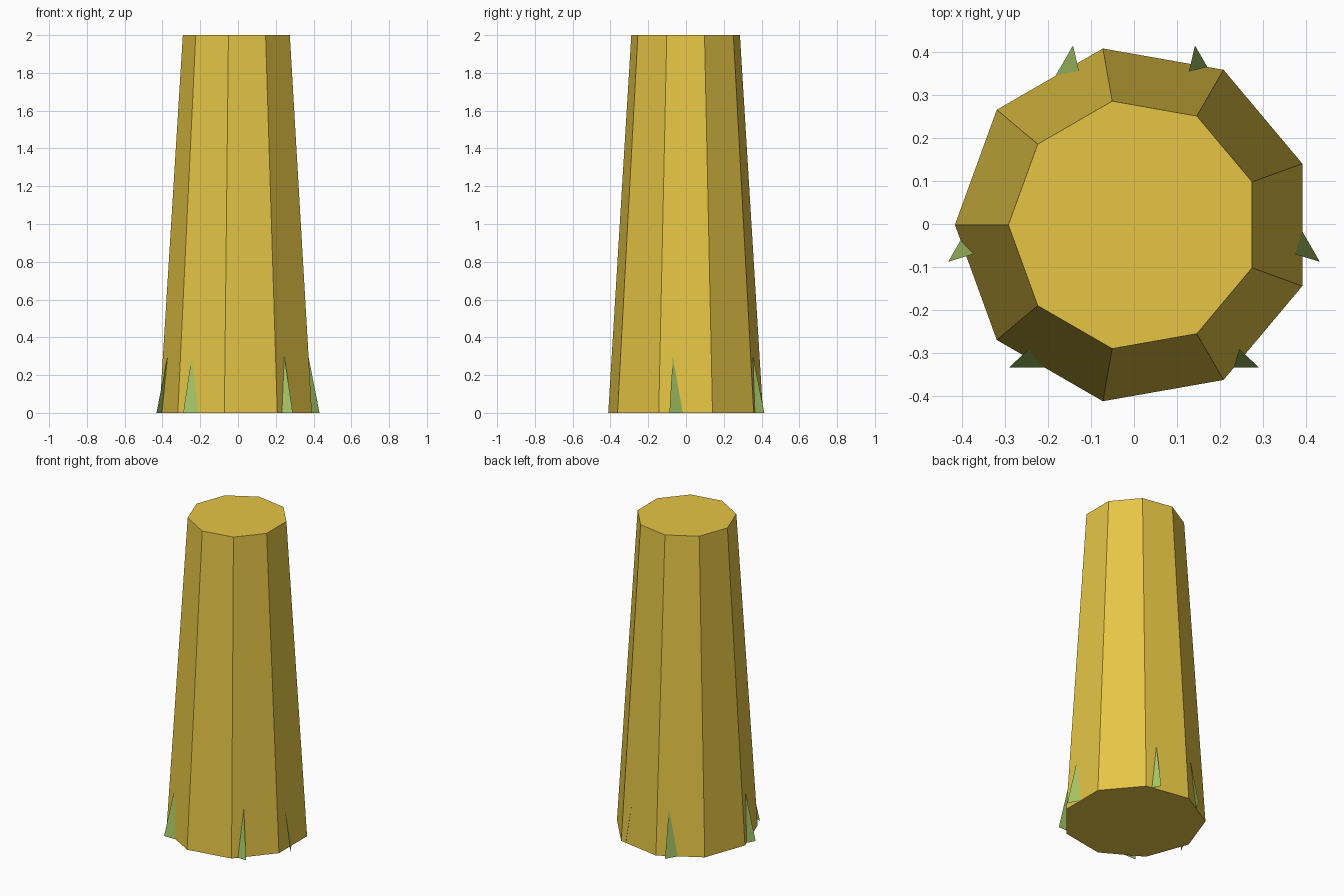
import bpy
import math
from mathutils import Matrix, Vector

if "Cube" in bpy.data.objects:
    bpy.data.objects.remove(bpy.data.objects["Cube"])

CY = -0.002


def material(name, color):
    m = bpy.data.materials.new(name)
    m.diffuse_color = (*color, 1)
    m.use_nodes = True
    m.node_tree.nodes["Principled BSDF"].inputs["Base Color"].default_value = m.diffuse_color
    return m


bark = material("bark_yellow", (0.79, 0.56, 0.06))
green = material("leaf_green", (0.38, 0.56, 0.13))

# Trunk: tapered nine-sided column with a corner on +x
bpy.ops.mesh.primitive_cone_add(vertices=9, radius1=0.416, radius2=0.292, depth=2,
                                location=(0, CY, 1), rotation=(0, 0, math.pi / 2))
trunk = bpy.context.object
trunk.name = "trunk"
trunk.data.materials.append(bark)

# Base leaves: flat triangles leaning on the trunk, three turned copies, each mirrored
leaf = [Vector((0.20, -0.331, 0)), Vector((0.29, -0.331, 0)), Vector((0.245, -0.289, 0.3))]
for i in range(3):
    turn = Matrix.Rotation(math.radians(120 * i), 3, 'Z')
    for side, sign in (("right", 1), ("left", -1)):
        pts = [turn @ p for p in leaf]
        verts = [(sign * p.x, p.y + CY, p.z) for p in pts]
        me = bpy.data.meshes.new("leaf")
        me.from_pydata(verts, [], [(0, 1, 2) if sign > 0 else (2, 1, 0)])
        me.materials.append(green)
        ob = bpy.data.objects.new(f"base_leaf_{side}_{i + 1}", me)
        bpy.context.collection.objects.link(ob)
